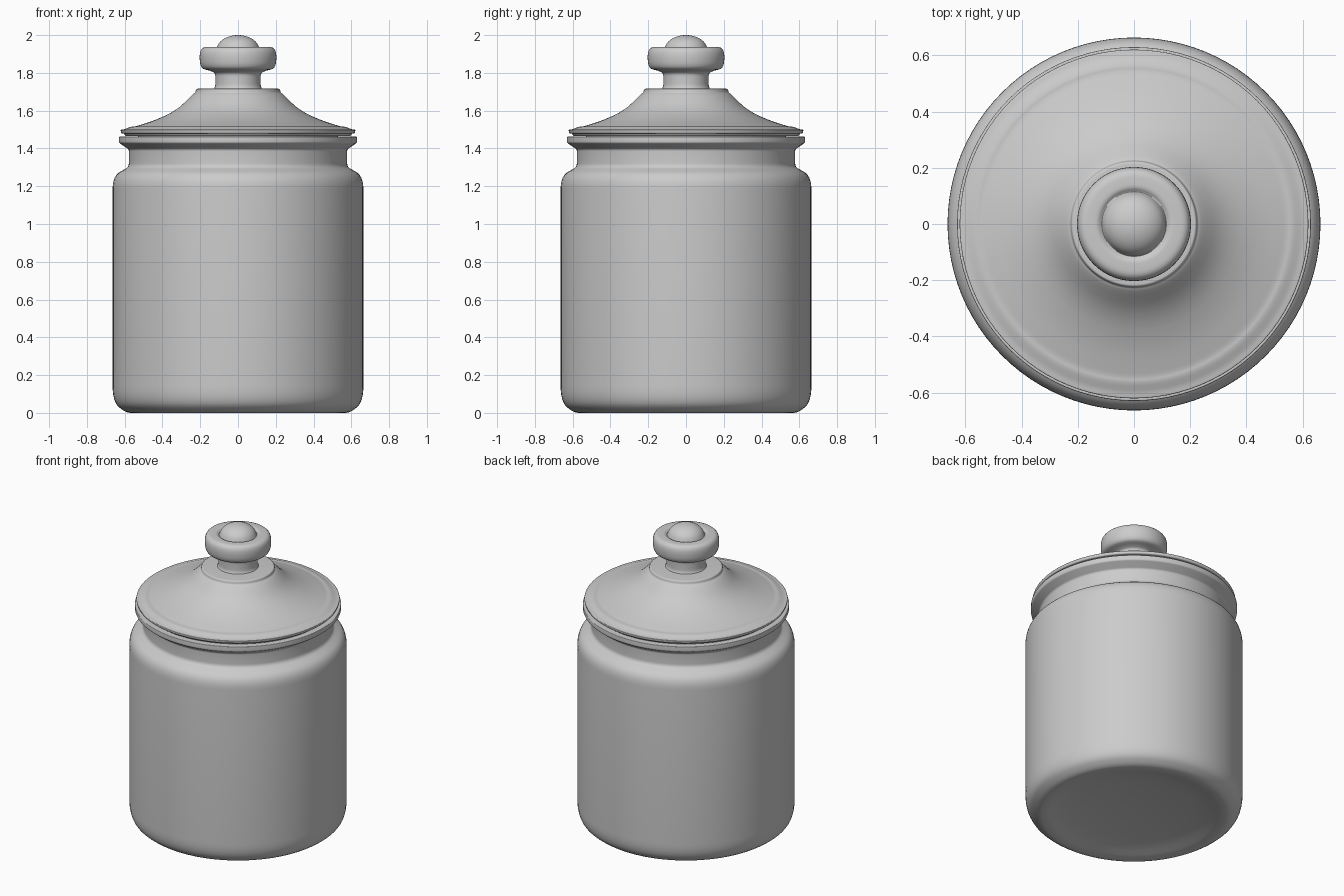
import bpy, bmesh, math
from mathutils import Vector

if "Cube" in bpy.data.objects:
    bpy.data.objects.remove(bpy.data.objects["Cube"])

SIDES = 96


def round_profile(points, steps=6):
    """Points are (radius, height, corner rounding); corners become short curves."""
    out = []
    for i, (r, z, fillet) in enumerate(points):
        p = Vector((r, z))
        if not fillet or i in (0, len(points) - 1):
            out.append(p)
            continue
        a, b = Vector(points[i - 1][:2]) - p, Vector(points[i + 1][:2]) - p
        a = p + a.normalized() * min(fillet, a.length * 0.49)
        b = p + b.normalized() * min(fillet, b.length * 0.49)
        for s in range(steps + 1):
            t = s / steps
            out.append(a * (1 - t) ** 2 + p * 2 * t * (1 - t) + b * t * t)
    return out


def lathe(name, points):
    """Revolve a profile around the z axis."""
    bm = bmesh.new()
    verts = [bm.verts.new((p.x, 0, p.y)) for p in round_profile(points)]
    edges = [bm.edges.new(pair) for pair in zip(verts, verts[1:])]
    bmesh.ops.spin(bm, geom=verts + edges, cent=(0, 0, 0), axis=(0, 0, 1),
                   angle=math.tau, steps=SIDES, use_duplicate=False)
    bmesh.ops.remove_doubles(bm, verts=bm.verts, dist=1e-5)
    bmesh.ops.recalc_face_normals(bm, faces=bm.faces)
    mesh = bpy.data.meshes.new(name)
    bm.to_mesh(mesh)
    bm.free()
    obj = bpy.data.objects.new(name, mesh)
    bpy.context.collection.objects.link(obj)
    bpy.ops.object.select_all(action='DESELECT')
    obj.select_set(True)
    bpy.context.view_layer.objects.active = obj
    bpy.ops.object.shade_smooth_by_angle(angle=math.radians(35))
    return obj


# Hollow jar: dished base, straight wall, shoulder, neck and flared rim
lathe("jar_body", [
    (0, 0.055, 0), (0.20, 0.05, 0.1), (0.42, 0.03, 0.1), (0.54, 0.0, 0.03),
    (0.59, 0.0, 0.03), (0.664, 0.055, 0.09), (0.664, 1.255, 0.07),
    (0.578, 1.302, 0.02), (0.578, 1.395, 0.01), (0.63, 1.43, 0.008),
    (0.63, 1.463, 0.005), (0.535, 1.463, 0.01), (0.535, 1.29, 0.03),
    (0.62, 1.24, 0.06), (0.62, 0.09, 0.08), (0, 0.10, 0)])

# Lid: seat inside the neck, stepped edge, bell-shaped slope and collar
lathe("lid", [
    (0, 1.62, 0), (0.20, 1.62, 0.05), (0.50, 1.47, 0.05), (0.50, 1.41, 0.01),
    (0.53, 1.41, 0.01), (0.53, 1.465, 0), (0.595, 1.465, 0.005),
    (0.603, 1.478, 0.004), (0.618, 1.48, 0.006), (0.622, 1.499, 0.006),
    (0.60, 1.502, 0.01), (0.565, 1.516, 0.015), (0.545, 1.516, 0.015),
    (0.43, 1.552, 0.06), (0.32, 1.606, 0.06), (0.238, 1.688, 0.03),
    (0.226, 1.695, 0.006), (0.222, 1.716, 0.008), (0.13, 1.718, 0.01),
    (0.10, 1.72, 0), (0, 1.72, 0)])

# Knob: stem, rounded grip and domed button on top
dome = [(0.112 * math.cos(a), 1.924 + 0.076 * math.sin(a), 0)
        for a in (math.radians(d) for d in range(10, 91, 8))]
lathe("lid_knob", [
    (0, 1.71, 0), (0.13, 1.71, 0), (0.12, 1.73, 0.012), (0.12, 1.80, 0.02),
    (0.15, 1.812, 0.01), (0.203, 1.825, 0.055), (0.203, 1.937, 0.05),
    (0.13, 1.938, 0.012), (0.115, 1.926, 0.005)] + dome + [(0, 2.0, 0)])
